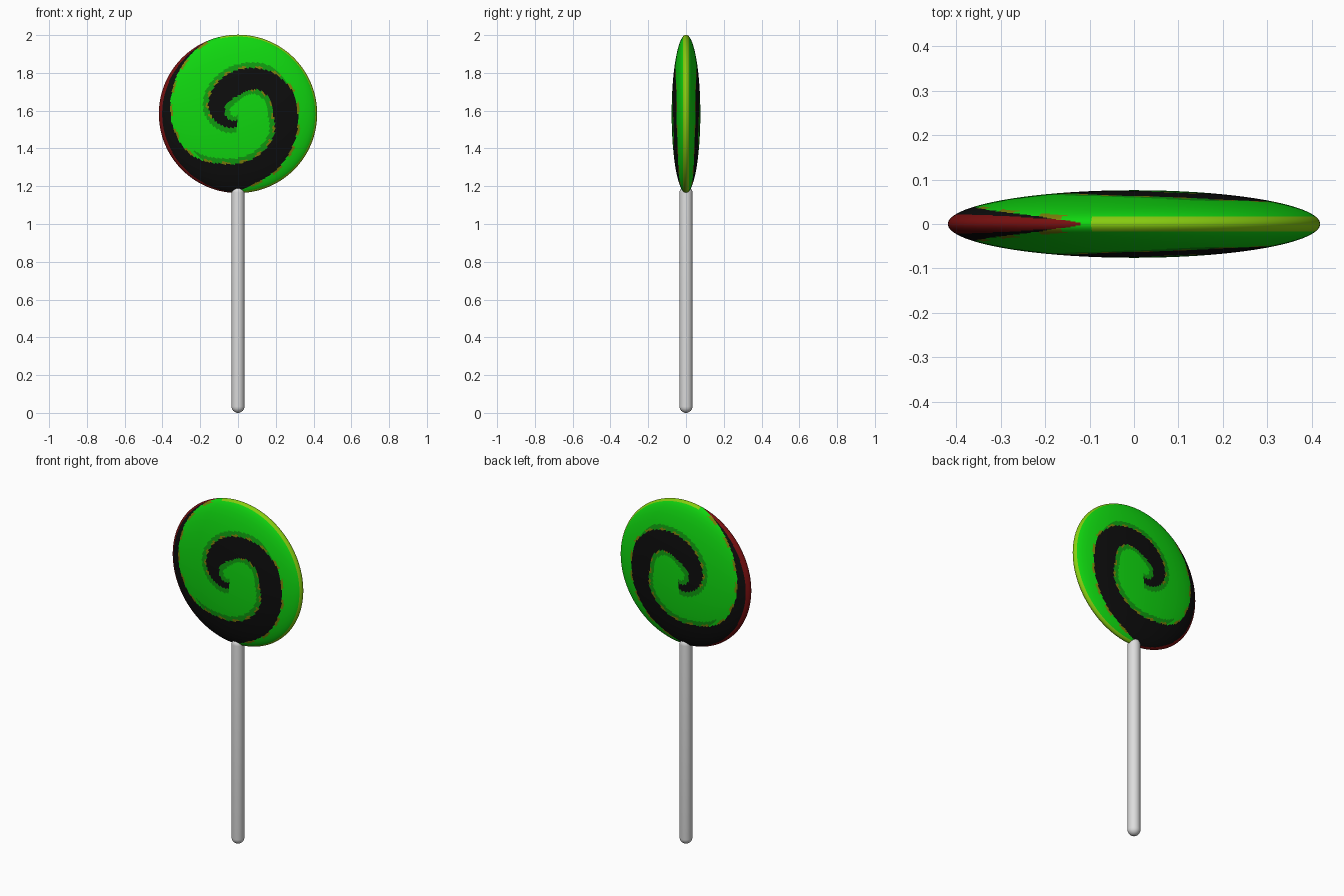
import bpy, bmesh, math

if "Cube" in bpy.data.objects:
    bpy.data.objects.remove(bpy.data.objects["Cube"])

R, T, CZ = 0.419, 0.076, 1.583   # candy radius, half thickness, centre height


def material(name, rgb):
    m = bpy.data.materials.new(name)
    m.diffuse_color = (*rgb, 1)
    m.use_nodes = True
    m.node_tree.nodes["Principled BSDF"].inputs["Base Color"].default_value = m.diffuse_color
    return m


candy_mats = [
    material("bright green", (0.005, 0.68, 0.005)),
    material("black", (0.004, 0.004, 0.004)),
    material("dark green", (0.005, 0.33, 0.005)),
    material("olive", (0.2, 0.22, 0.003)),
    material("dark red", (0.19, 0.005, 0.005)),
    material("yellow green", (0.24, 0.6, 0.005)),
]
GREEN, BLACK, DARK, OLIVE, RED, LIME = range(6)
stick_mat = material("stick white", (0.72, 0.72, 0.72))

# Spiral stripe: (clockwise angle from -x, inner radius, outer radius)
SPIRAL = [(-85, .03, .066), (-35, .055, .105), (10, .074, .158), (60, .08, .2),
          (96, .1, .24), (130, .168, .285), (157, .19, .312), (185, .19, .318),
          (210, .22, .335), (255, .253, .376), (272, .265, .41), (290, .279, .43),
          (320, .333, .43), (355, .355, .43), (380, .37, .43), (397, .387, .43),
          (430, .42, .43)]
# Red rim: (clockwise angle from -x, radius where the red begins)
RED_RIM = [(-90, .417), (-60, .407), (-10, .4), (10, .4), (45, .407), (76, .42)]


def lookup(table, t, col):
    for a, b in zip(table, table[1:]):
        if a[0] <= t <= b[0]:
            f = (t - a[0]) / (b[0] - a[0])
            return a[col] + f * (b[col] - a[col])
    return None


def candy_colour(x, y, z):
    r = math.hypot(x, z)
    t = 180 - math.degrees(math.atan2(z, x))      # 0..360
    # rim colours
    red = lookup(RED_RIM, t if t < 200 else t - 360, 1)
    if red is not None:
        if r > red:
            return RED
    elif abs(y) < 0.016 and r > 0.38:
        return LIME
    # spiral and its fringes
    d = 9.0
    for tt in (t - 360, t, t + 360):
        rin = lookup(SPIRAL, tt, 1)
        if rin is not None:
            d = min(d, max(rin - r, r - lookup(SPIRAL, tt, 2)))
    if d < 0:
        return BLACK
    if d < 0.012 and r > 0.14 and math.sin(math.radians(t) * 17 + r * 20) > 0.1:
        return OLIVE
    if d < 0.03 and r < 0.31:
        return DARK
    return GREEN


def lathe(name, profile, segs, axis, mats):
    """Revolve (radius, height) points about 'z' or 'y'; the ends lie on the axis."""
    bm = bmesh.new()

    def point(r, h, a):
        c, s = r * math.cos(a), r * math.sin(a)
        return (c, s, h) if axis == 'z' else (c, h, s)

    rings = []
    for r, h in profile:
        if r < 1e-6:
            rings.append([bm.verts.new(point(0, h, 0))] * segs)
        else:
            rings.append([bm.verts.new(point(r, h, 2 * math.pi * i / segs))
                          for i in range(segs)])
    for a, b in zip(rings, rings[1:]):
        for i in range(segs):
            j = (i + 1) % segs
            vs = list(dict.fromkeys((a[i], a[j], b[j], b[i])))
            f = bm.faces.new(vs)
            f.smooth = True
    bmesh.ops.recalc_face_normals(bm, faces=bm.faces[:])
    me = bpy.data.meshes.new(name)
    bm.to_mesh(me)
    bm.free()
    for m in mats:
        me.materials.append(m)
    ob = bpy.data.objects.new(name, me)
    bpy.context.collection.objects.link(ob)
    return ob


# Candy disc: flattened ellipsoid, coloured face by face
N = 130
profile = [(R * math.sin(math.pi * i / N), -T * math.cos(math.pi * i / N))
           for i in range(N + 1)]
profile[0], profile[-1] = (0, -T), (0, T)
candy = lathe("candy_disc", profile, 216, 'y', candy_mats)
for p in candy.data.polygons:
    p.material_index = candy_colour(*p.center)
candy.location.z = CZ

# Stick: rod with rounded ends
SR, TOP = 0.034, 1.2
arc = [math.pi / 2 * i / 8 for i in range(9)]
bottom = [(SR * math.sin(a), SR * (1 - math.cos(a))) for a in arc]
top = [(r, TOP - h) for r, h in reversed(bottom)]
lathe("stick", bottom + top, 32, 'z', [stick_mat])
